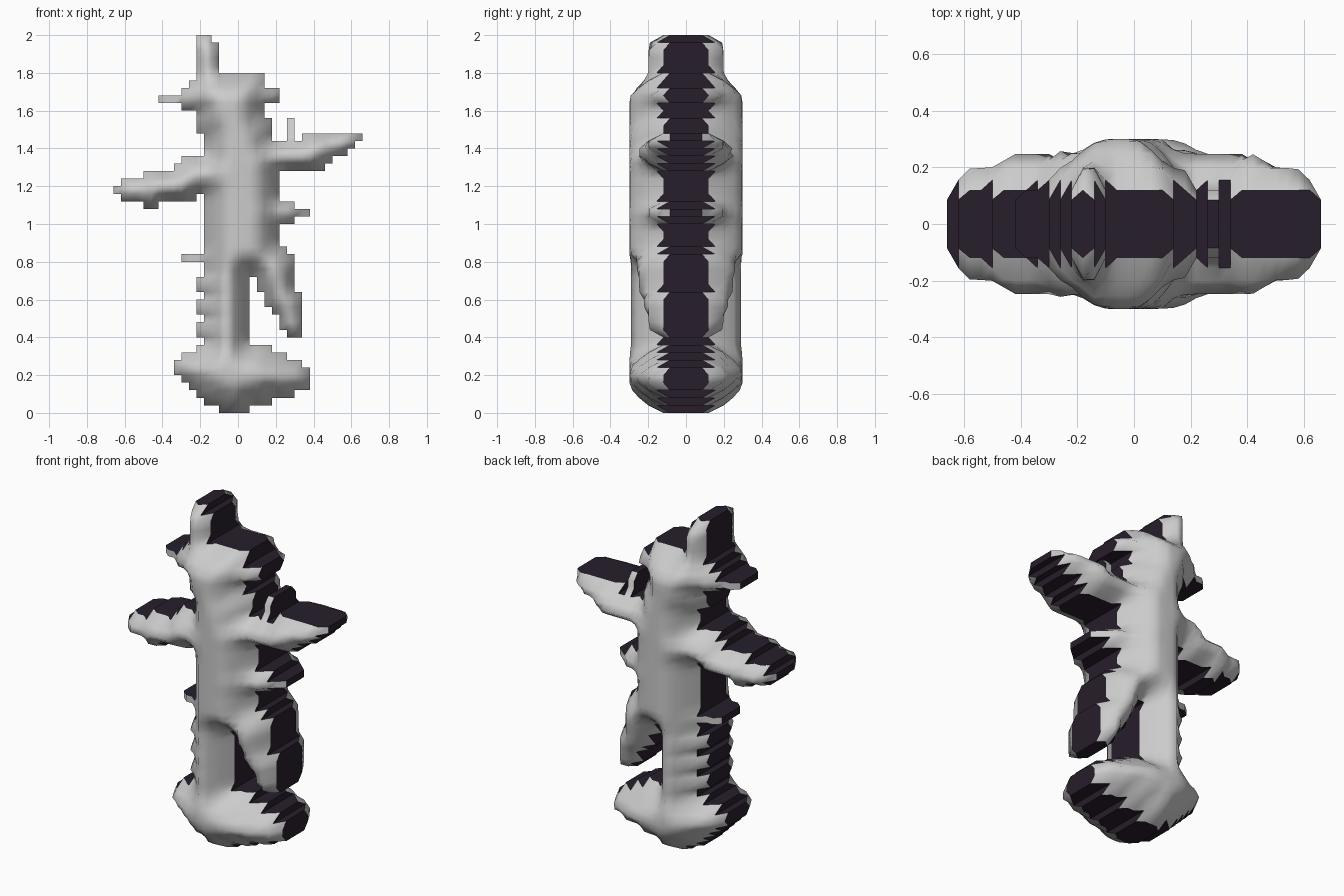
import bpy, bmesh, math

if "Cube" in bpy.data.objects:
    bpy.data.objects.remove(bpy.data.objects["Cube"])

CELL, X0, COLS, ROWS = 0.04, -0.66, 33, 50


def box(l, r, b, t):
    return [(l, b), (r, b), (r, t), (l, t)]


# Front outlines of the parts (x, z)
horn = [(-.22, 2), (-.14, 2), (-.10, 1.95), (-.10, 1.76), (-.2, 1.76)]
head = [(-.26, 1.76), (-.18, 1.8), (.14, 1.8), (.18, 1.36), (-.18, 1.36), (-.22, 1.6)]
torso = [(-.18, 1.36), (.22, 1.4), (.22, .96), (.28, .72), (-.18, .72)]
left_arm = [(-.14, 1.37), (-.27, 1.37), (-.34, 1.3), (-.63, 1.22), (-.66, 1.16), (-.45, 1.09), (-.14, 1.16)]
right_arm = [(.1, 1.44), (.32, 1.44), (.42, 1.49), (.64, 1.49), (.66, 1.44), (.46, 1.3), (.1, 1.24)]
standing_leg = box(-.18, .06, .3, .8)
raised_leg = [(.02, .84), (.28, .84), (.34, .56), (.34, .4), (.26, .4), (.06, .74)]
base = [(-.18, .36), (.14, .36), (.38, .24), (.38, .12), (0, 0), (-.08, 0), (-.3, .16), (-.34, .27)]
# Small stubs on the head, arm and waist, and a row of bumps down the leg
stubs = [box(-.42, -.22, 1.64, 1.68), box(-.30, -.22, 1.6, 1.72), box(.14, .22, 1.64, 1.72),
         box(.26, .30, 1.44, 1.56), box(-.30, -.18, .8, .84), box(.22, .38, 1.04, 1.08), box(.22, .30, 1, 1.12)]
stubs += [box(-.22, -.18, .4 + .12 * n, .48 + .12 * n) for n in range(3)]
outlines = [horn, head, torso, left_arm, right_arm, standing_leg, raised_leg, base] + stubs


def inside(poly, x, z):
    hit = False
    for (ax, az), (bx, bz) in zip(poly, poly[1:] + poly[:1]):
        if (az > z) != (bz > z) and x < ax + (z - az) * (bx - ax) / (bz - az):
            hit = not hit
    return hit


def neighbours(p):
    return [(p[0] + 1, p[1]), (p[0], p[1] + 1), (p[0] - 1, p[1]), (p[0], p[1] - 1)]


def corners(i, k):
    return [(i, k), (i + 1, k), (i + 1, k + 1), (i, k + 1)]


# Stepped front silhouette made of square cells
cells = {(i, k) for i in range(COLS) for k in range(ROWS)
         if any(inside(p, X0 + (i + .5) * CELL, (k + .5) * CELL) for p in outlines)}

# Rim steps, running anticlockwise round each cell
rim = []
for c in cells:
    loop = corners(*c)
    for side, n in enumerate(neighbours(c)):
        if n not in cells:
            rim.append((loop[(side + 1) % 4], loop[(side + 2) % 4]))
rim_points = {p for edge in rim for p in edge}

# Puffed depth: thin at outer corners, thicker in notches, growing away from the rim
touching = [p for c in cells for p in corners(*c)]
points = set(touching)
raw = {}
for p in points:
    d = CELL * min(math.dist(p, q) for q in rim_points)
    raw[p] = .05 + .035 * touching.count(p) if d == 0 else .3 * math.sqrt(min(1, (d + .03) / .155))
depth = {}
for p in points:
    near = [raw[q] for q in neighbours(p) if q in raw]
    depth[p] = raw[p] if p in rim_points else .8 * raw[p] + .2 * sum(near) / len(near)

# Smooth front and back skins with flat, dark stepped side walls
bm = bmesh.new()
front = {p: bm.verts.new((X0 + p[0] * CELL, -depth[p], p[1] * CELL)) for p in points}
back = {p: bm.verts.new((X0 + p[0] * CELL, depth[p], p[1] * CELL)) for p in points}
for c in cells:
    loop = corners(*c)
    bm.faces.new([front[p] for p in loop]).smooth = True
    bm.faces.new([back[p] for p in reversed(loop)]).smooth = True
for a, b in rim:
    bm.faces.new((front[b], front[a], back[a], back[b])).material_index = 1

mesh = bpy.data.meshes.new("puffed_figure")
skin = bpy.data.materials.new("grey_skin")
wall = bpy.data.materials.new("dark_side")
wall.diffuse_color = (.02, .013, .024, 1)
wall.use_nodes = True
wall.node_tree.nodes["Principled BSDF"].inputs["Base Color"].default_value = wall.diffuse_color
mesh.materials.append(skin)
mesh.materials.append(wall)
bm.to_mesh(mesh)
bm.free()
figure = bpy.data.objects.new("puffed_figure", mesh)
bpy.context.collection.objects.link(figure)
